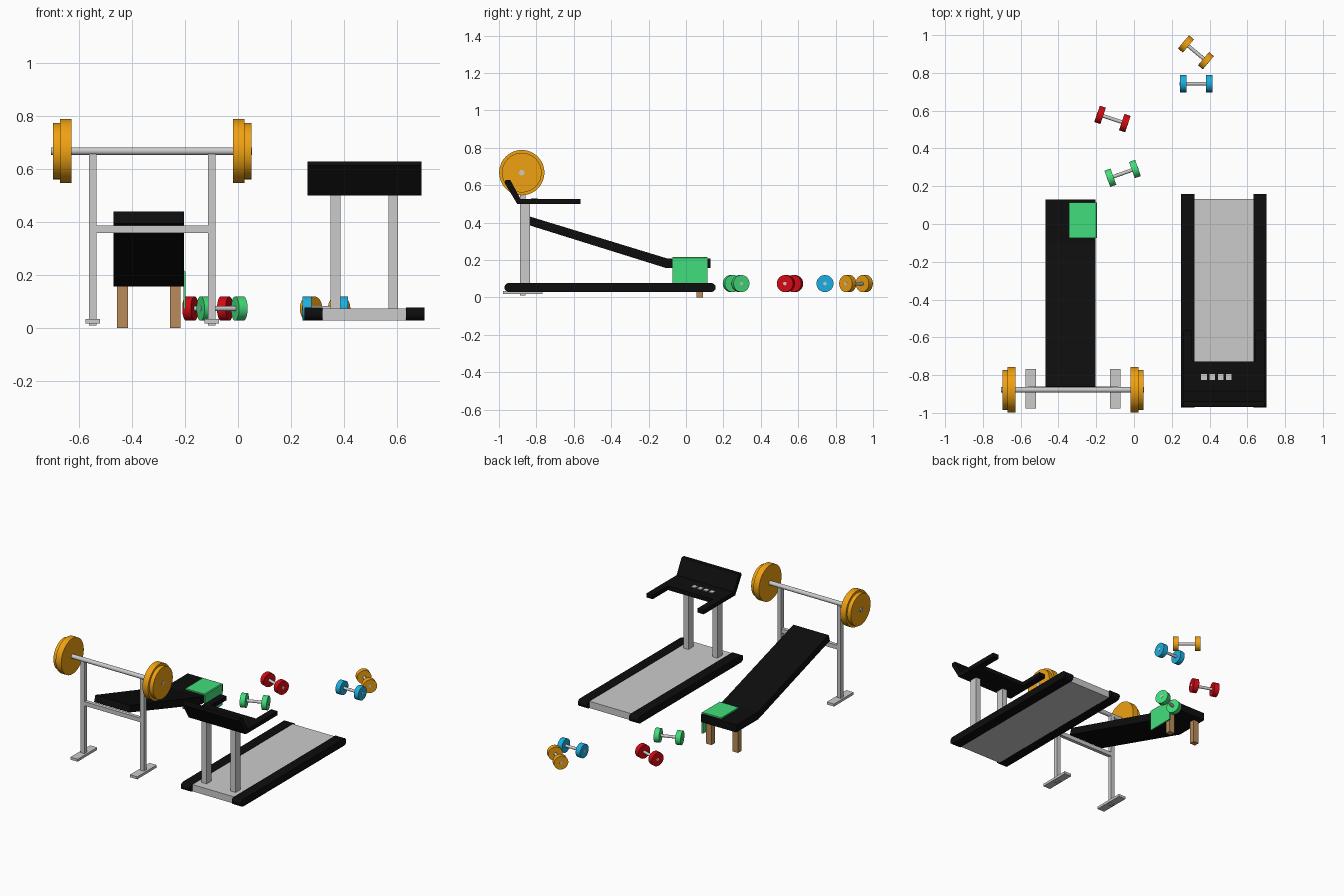
import bpy, bmesh
from math import sin, cos, radians, pi
from mathutils import Matrix, Vector

if "Cube" in bpy.data.objects:
    bpy.data.objects.remove(bpy.data.objects["Cube"])


def mat(name, r, g, b):
    m = bpy.data.materials.new(name)
    m.diffuse_color = (r, g, b, 1)
    m.use_nodes = True
    m.node_tree.nodes["Principled BSDF"].inputs["Base Color"].default_value = m.diffuse_color
    return m


BLACK = mat("black", 0.004, 0.004, 0.004)
ORANGE = mat("orange", 0.87, 0.36, 0.006)
GREEN = mat("green", 0.055, 0.73, 0.2)
BLUE = mat("blue", 0.012, 0.43, 0.75)
RED = mat("red", 0.65, 0.003, 0.007)
WOOD = mat("wood", 0.48, 0.26, 0.1)


def finish(name, bm, material=None, smooth=False):
    bmesh.ops.recalc_face_normals(bm, faces=bm.faces[:])
    me = bpy.data.meshes.new(name)
    bm.to_mesh(me)
    bm.free()
    ob = bpy.data.objects.new(name, me)
    bpy.context.collection.objects.link(ob)
    if material:
        me.materials.append(material)
    if smooth:
        bpy.ops.object.select_all(action='DESELECT')
        ob.select_set(True)
        bpy.context.view_layer.objects.active = ob
        bpy.ops.object.shade_smooth_by_angle(angle=radians(35))
    return ob


def box(name, x, y, z, material=None):
    """Box from (min, max) pairs."""
    bm = bmesh.new()
    lo, hi = zip(x, y, z)
    size = [b - a for a, b in zip(lo, hi)]
    mid = [(a + b) / 2 for a, b in zip(lo, hi)]
    bmesh.ops.create_cube(bm, size=1, matrix=Matrix.Translation(mid) @ Matrix.Diagonal((*size, 1)))
    return finish(name, bm, material)


def extrude(name, pts, depth, to3d, material=None, smooth=False):
    """Extrude a flat profile; to3d maps (u, v) to 3D, depth is the extrusion vector."""
    bm = bmesh.new()
    face = bm.faces.new([bm.verts.new(to3d(*p)) for p in pts])
    ret = bmesh.ops.extrude_face_region(bm, geom=[face], use_keep_orig=True)
    verts = [v for v in ret["geom"] if isinstance(v, bmesh.types.BMVert)]
    bmesh.ops.translate(bm, verts=verts, vec=depth)
    return finish(name, bm, material, smooth)


def side_profile(name, pts, x0, x1, material=None, smooth=False):
    return extrude(name, pts, (x1 - x0, 0, 0), lambda y, z: (x0, y, z), material, smooth)


def rod(name, centre, angle, a, b, r, material=None, sides=40):
    """Cylinder lying flat along x, turned by angle about z, from a to b along its axis."""
    bm = bmesh.new()
    m = (Matrix.Translation(centre) @ Matrix.Rotation(angle, 4, 'Z')
         @ Matrix.Translation(((a + b) / 2, 0, 0)) @ Matrix.Rotation(pi / 2, 4, 'Y'))
    bmesh.ops.create_cone(bm, cap_ends=True, segments=sides, radius1=r, radius2=r,
                          depth=b - a, matrix=m)
    return finish(name, bm, material, True)


# Barbell on its rack
BX, BY, BZ = -0.323, -0.878, 0.667
rod("barbell_bar", (BX, BY, BZ), 0, -0.382, 0.376, 0.0145, sides=24)
for s, side in ((-1, "left"), (1, "right")):
    for part, a, b, r in (("large_plate", 0.305, 0.347, 0.121), ("small_plate", 0.347, 0.374, 0.106)):
        rod(f"{side}_{part}", (BX, BY, BZ), 0, *sorted((s * a, s * b)), r, ORANGE, 48)
    x = BX + s * 0.2235
    box(f"{side}_rack_upright", (x - .014, x + .014), (-0.887, -0.859), (0.011, 0.66))
    box(f"{side}_rack_foot", (x - .027, x + .027), (-0.978, -0.768), (0.018, 0.035))
box("rack_crossbar", (BX - .2235, BX + .2235), (-0.885, -0.861), (0.359, 0.387))

# Inclined bench with wooden legs
side_profile("bench_pad", [(0.13, 0.157), (0.13, 0.208), (-0.1, 0.208), (-0.86, 0.44),
                           (-0.874, 0.397), (-0.106, 0.157)], -0.469, -0.204, BLACK)
for x, side in ((-0.435, "left"), (-0.2365, "right")):
    box(f"{side}_bench_leg", (x - .02, x + .02), (0.056, 0.092), (0, 0.16), WOOD)

# Towel draped over the bench edge
extrude("towel", [(-0.344, 0.205), (-0.344, 0.217), (-0.202, 0.217), (-0.197, 0.212),
                  (-0.197, 0.072), (-0.206, 0.072), (-0.206, 0.205)],
        (0, 0.187, 0), lambda x, z: (x, -0.073, z), GREEN)

# Treadmill base: rails with rounded ends around the belt
TX, ZM, RR = 0.476, 0.053, 0.0245
rail = [(c + RR * cos(t), ZM + RR * sin(t))
        for c, start in ((0.134, -pi / 2), (-0.946, pi / 2))
        for t in (start + pi * i / 10 for i in range(11))]
for s, side in ((-1, "left"), (1, "right")):
    side_profile(f"{side}_treadmill_rail", rail, TX + s * 0.157, TX + s * 0.226, BLACK, True)
    x = TX + s * 0.109
    box(f"{side}_treadmill_post", (x - .0185, x + .0185), (-0.887, -0.834), (0.06, 0.51))
    # Handrails reaching back from the console
    box(f"{side}_handrail", sorted((TX + s * 0.168, TX + s * 0.2145)), (-0.74, -0.563), (0.499, 0.527), BLACK)
box("treadmill_belt", (TX - .158, TX + .158), (-0.945, 0.132), (0.029, 0.075))

# Console with slanted front panel and buttons
side_profile("console", [(-0.727, 0.499), (-0.727, 0.527), (-0.885, 0.527), (-0.939, 0.627),
                         (-0.965, 0.627), (-0.97, 0.612), (-0.902, 0.499)],
             TX - 0.2145, TX + 0.2145, BLACK)
for i in range(4):
    x = 0.371 + i * 0.0437
    box(f"console_button_{i + 1}", (x - .015, x + .015), (-0.825, -0.793), (0.52, 0.532))

# Dumbbells scattered on the floor
for name, x, y, deg, m in (("green", -0.06, 0.268, 19.5, GREEN), ("red", -0.114, 0.556, -18.5, RED),
                           ("blue", 0.329, 0.743, 0, BLUE), ("orange", 0.328, 0.909, -40, ORANGE)):
    c, a = (x, y, 0.074), radians(deg)
    rod(f"{name}_dumbbell_handle", c, a, -0.087, 0.087, 0.0095, sides=20)
    for s, side in ((-1, "left"), (1, "right")):
        rod(f"{name}_dumbbell_{side}_head", c, a, *sorted((s * 0.052, s * 0.086)), 0.0455, m)
